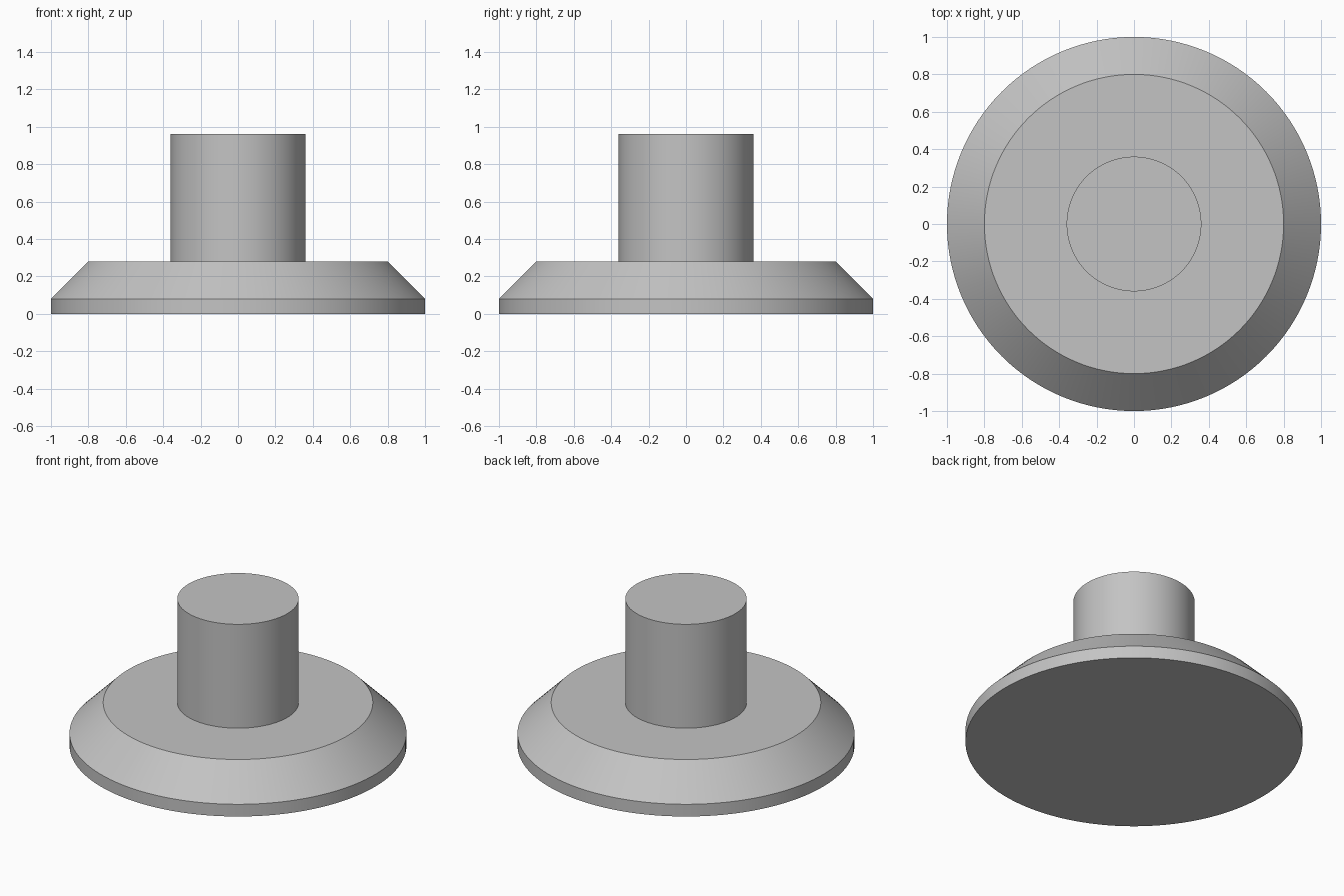
import bpy
import bmesh
import math

SEGMENTS = 128

cube = bpy.data.objects.get("Cube")
if cube:
    bpy.data.objects.remove(cube, do_unlink=True)

# Plain grey material
grey = bpy.data.materials.new("plain_grey")
grey.use_nodes = True
grey.diffuse_color = (0.55, 0.55, 0.55, 1)
grey.node_tree.nodes["Principled BSDF"].inputs["Base Color"].default_value = grey.diffuse_color


def lathe(name, profile):
    """Turn a (radius, height) profile into a closed solid with flat end caps."""
    bm = bmesh.new()
    rings = []
    for radius, z in profile:
        rings.append([
            bm.verts.new((radius * math.cos(a), radius * math.sin(a), z))
            for a in (math.tau * i / SEGMENTS for i in range(SEGMENTS))
        ])
    for low, high in zip(rings, rings[1:]):
        for i in range(SEGMENTS):
            j = (i + 1) % SEGMENTS
            bm.faces.new((low[i], low[j], high[j], high[i]))
    bm.faces.new(rings[0][::-1])
    bm.faces.new(rings[-1])
    mesh = bpy.data.meshes.new(name)
    bm.to_mesh(mesh)
    bm.free()
    mesh.materials.append(grey)
    obj = bpy.data.objects.new(name, mesh)
    bpy.context.collection.objects.link(obj)
    bpy.ops.object.select_all(action="DESELECT")
    obj.select_set(True)
    bpy.context.view_layer.objects.active = obj
    bpy.ops.object.shade_smooth_by_angle(angle=math.radians(30))
    return obj


# Round foot with bevelled rim, flat shoulder and upright stem, turned as one solid
lathe("flanged_stem", [
    (1.0, 0.0),
    (1.0, 0.08),
    (0.8, 0.28),
    (0.36, 0.28),
    (0.36, 0.96),
])
